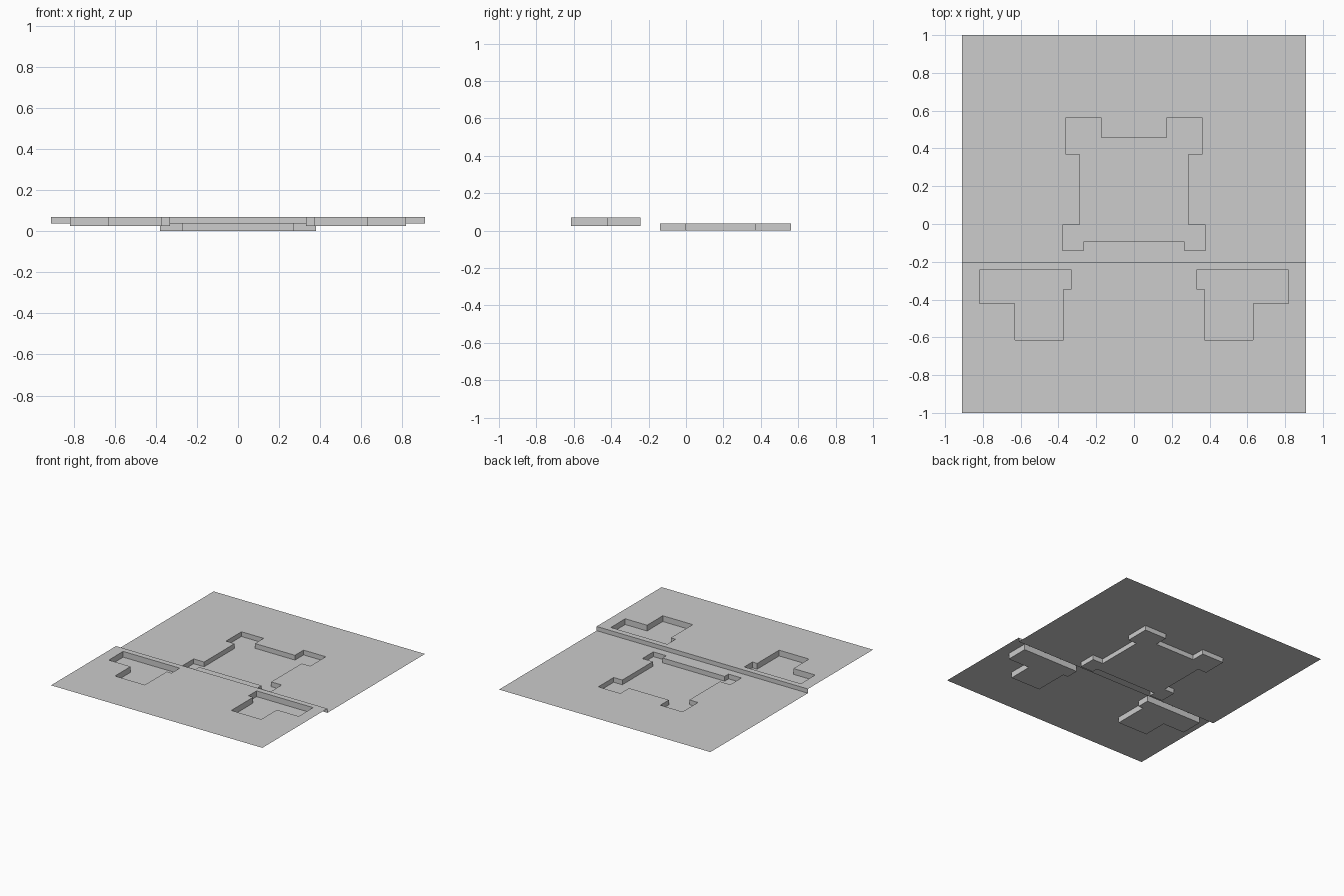
import bpy
import bmesh

cube = bpy.data.objects.get("Cube")
if cube:
    bpy.data.objects.remove(cube, do_unlink=True)

HALF_WIDTH, STEP_Y = 0.91, -0.20
UPPER_Z, LOWER_Z = 0.07, 0.037
UPPER_PIT_Z, LOWER_PIT_Z = 0.025, 0.0

grey = bpy.data.materials.new("plain_grey")
grey.use_nodes = True
grey.diffuse_color = (0.604, 0.604, 0.604, 1)
grey.node_tree.nodes["Principled BSDF"].inputs["Base Color"].default_value = grey.diffuse_color


def finish(name, bm):
    mesh = bpy.data.meshes.new(name)
    bm.to_mesh(mesh)
    bm.free()
    mesh.materials.append(grey)
    obj = bpy.data.objects.new(name, mesh)
    bpy.context.collection.objects.link(obj)


def mirror(points):
    return [(-x, y) for x, y in reversed(points)]


def add_loop(bm, outline, z):
    verts = [bm.verts.new((x, y, z)) for x, y in outline]
    return verts, [bm.edges.new((a, b)) for a, b in zip(verts, verts[1:] + verts[:1])]


def ground(name, y0, y1, z, pit_z, pits):
    """Flat sheet with sunken pits; pit outlines run clockwise from above."""
    bm = bmesh.new()
    border = [(-HALF_WIDTH, y0), (HALF_WIDTH, y0), (HALF_WIDTH, y1), (-HALF_WIDTH, y1)]
    edges = add_loop(bm, border, z)[1]
    rims = []
    for outline in pits:
        rim, rim_edges = add_loop(bm, outline, z)
        rims.append(rim)
        edges += rim_edges
    bmesh.ops.triangle_fill(bm, edges=edges, use_beauty=True, normal=(0, 0, 1))
    for face in bm.faces:
        face.normal_update()
        if face.normal.z < 0:
            face.normal_flip()
    # Pit walls and floors
    for rim, outline in zip(rims, pits):
        floor = [bm.verts.new((x, y, pit_z)) for x, y in outline]
        for i in range(len(rim)):
            j = (i + 1) % len(rim)
            bm.faces.new((rim[j], rim[i], floor[i], floor[j]))
        bm.faces.new(list(reversed(floor)))
    finish(name, bm)


# Lower ground with the symmetrical central pit
half_pit = [(0.172, 0.455), (0.172, 0.561), (0.363, 0.561), (0.363, 0.371),
            (0.289, 0.371), (0.289, -0.004), (0.379, -0.004), (0.379, -0.14),
            (0.268, -0.14), (0.268, -0.093)]
ground("lower_ground", STEP_Y, 1, LOWER_Z, LOWER_PIT_Z, [half_pit + mirror(half_pit)])

# Upper terrace with a mirrored pair of pits
side_pit = [(0.331, -0.244), (0.818, -0.244), (0.818, -0.421), (0.63, -0.421),
            (0.63, -0.614), (0.372, -0.614), (0.372, -0.344), (0.331, -0.344)]
ground("upper_terrace", -1, STEP_Y, UPPER_Z, UPPER_PIT_Z, [side_pit, mirror(side_pit)])

# Vertical riser joining the two levels, facing the back
bm = bmesh.new()
bm.faces.new([bm.verts.new((x, STEP_Y, z)) for x, z in
              ((-HALF_WIDTH, LOWER_Z), (-HALF_WIDTH, UPPER_Z),
               (HALF_WIDTH, UPPER_Z), (HALF_WIDTH, LOWER_Z))])
finish("step_riser", bm)
